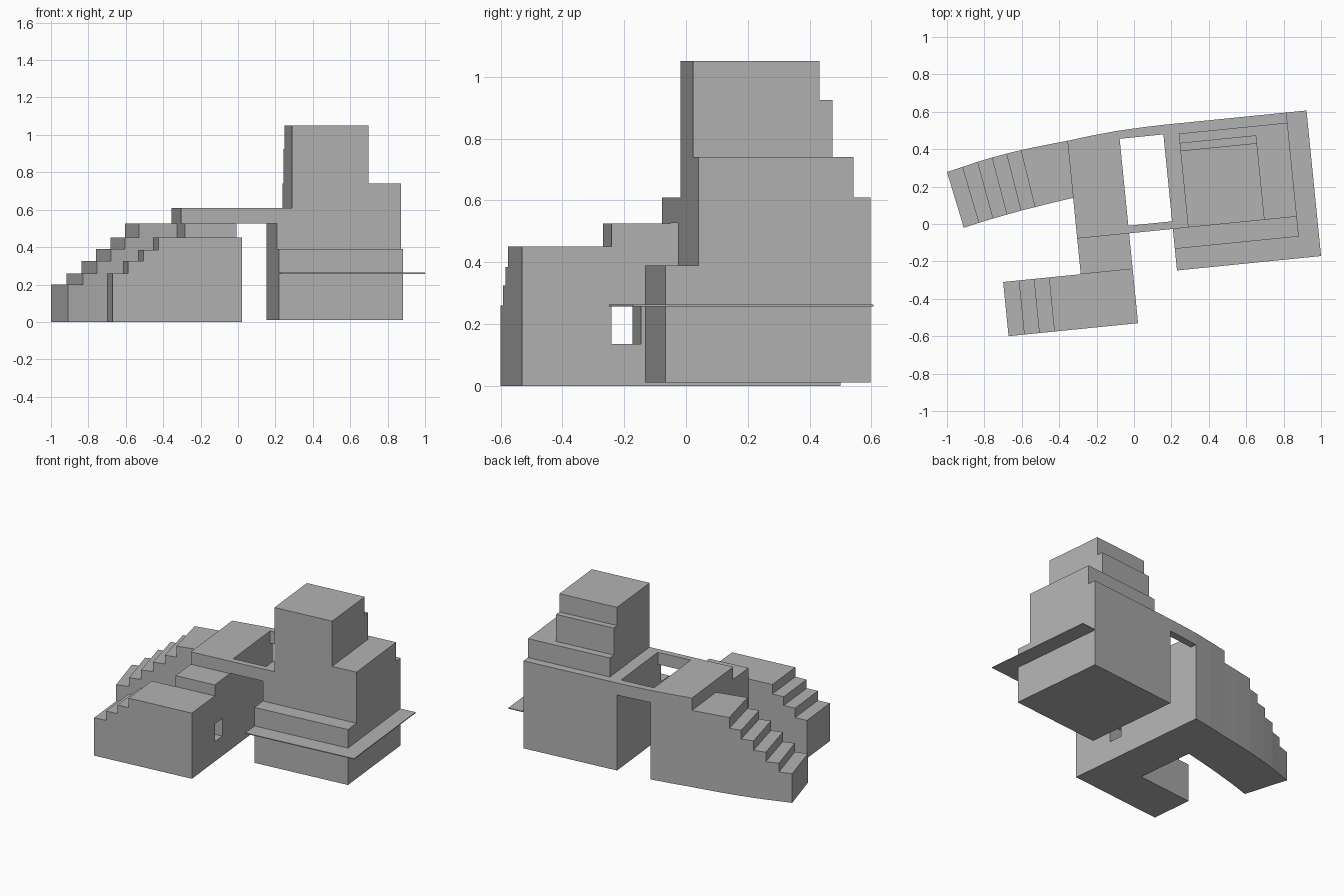
import bpy, bmesh, math

cube = bpy.data.objects.get("Cube")
if cube:
    bpy.data.objects.remove(cube, do_unlink=True)

TURN = math.radians(5.71)  # the square plan is turned slightly about z

grey = bpy.data.materials.new("plain_grey")
grey.use_nodes = True
grey.diffuse_color = (0.45, 0.45, 0.45, 1)
grey.node_tree.nodes["Principled BSDF"].inputs["Base Color"].default_value = (0.45, 0.45, 0.45, 1)


def finish(name, bm, turn=TURN):
    bmesh.ops.recalc_face_normals(bm, faces=bm.faces)
    mesh = bpy.data.meshes.new(name)
    bm.to_mesh(mesh)
    bm.free()
    mesh.materials.append(grey)
    obj = bpy.data.objects.new(name, mesh)
    obj.rotation_euler.z = turn
    bpy.context.collection.objects.link(obj)
    return obj


def extrude(name, points, offset):
    bm = bmesh.new()
    face = bm.faces.new([bm.verts.new(p) for p in points])
    new = bmesh.ops.extrude_face_region(bm, geom=[face])["geom"]
    moved = [g for g in new if isinstance(g, bmesh.types.BMVert)]
    bmesh.ops.translate(bm, verts=moved, vec=offset)
    return finish(name, bm)


def prism(name, plan, z0, z1):
    return extrude(name, [(x, y, z0) for x, y in plan], (0, 0, z1 - z0))


def box(name, x0, x1, y0, y1, z0, z1):
    return prism(name, [(x0, y0), (x1, y0), (x1, y1), (x0, y1)], z0, z1)


# Shared plan lines
WEST, GAP_L, GAP_R, EAST = -0.31, -0.031, 0.204, 0.87
FRONT, BACK, DECK = -0.047, 0.512, 0.61

# Tower: wide base, upper body and stepped top
box("tower_base", GAP_R, EAST, -0.154, BACK, 0.01, 0.39)
box("tower_body", GAP_R, EAST, FRONT, BACK, 0.39, DECK)
box("tower_shoulder", 0.286, EAST, FRONT, 0.457, DECK, 0.74)
box("tower_upper", 0.286, 0.697, FRONT, 0.407, 0.74, 0.925)
box("tower_top", 0.286, 0.697, FRONT, 0.365, 0.925, 1.05)
box("canopy_plate", GAP_R, 0.978, -0.27, BACK, 0.257, 0.263)

# Deck block with a curved back, and the two bridges around the opening
prism("deck_block", [(WEST, FRONT), (GAP_L, FRONT), (GAP_L, 0.505),
                     (-0.167, 0.494), (WEST, 0.478)], 0, DECK)
box("front_bridge", GAP_L, GAP_R, FRONT, -0.006, 0.527, DECK)
prism("back_bridge", [(GAP_L, 0.461), (GAP_R, 0.461), (GAP_R, BACK),
                      (0.101, 0.51), (GAP_L, 0.505)], 0.527, DECK)

# Connecting block with a window tunnel
link = box("link_block", WEST, GAP_L, -0.239, FRONT, 0, 0.525)
cutter = box("window_cutter", -0.4, 0.05, -0.3, -0.143, 0.135, 0.257)
cutter.hide_render = True
cutter.hide_viewport = True
cut = link.modifiers.new("window", "BOOLEAN")
cut.operation = "DIFFERENCE"
cut.solver = "EXACT"
cut.object = cutter

# Front stair: stepped profile extruded front to back
profile = [(GAP_L, 0), (GAP_L, 0.45)]
for x, high, low in [(-0.481, 0.45, 0.385), (-0.562, 0.385, 0.325),
                     (-0.643, 0.325, 0.26), (-0.727, 0.26, 0)]:
    profile += [(x, high), (x, low)]
extrude("front_stair", [(x, -0.53, z) for x, z in profile], (0, 0.291, 0))

# Curved back stair: one column per tread between the outer and inner edges
outer = [(-1, .278), (-.918, .305), (-.838, .332), (-.76, .355), (-.682, .376),
         (-.605, .395), (-.48, .421), (-.356, .445)]
inner = [(-.91, -.02), (-.83, .006), (-.755, .029), (-.68, .05), (-.605, .071),
         (-.53, .09), (-.43, .115), (-.324, .14)]
heights = [0.2, 0.26, 0.325, 0.39, 0.45, 0.525, 0.525]
bm = bmesh.new()


def quad(a, b, c, d):
    bm.faces.new([bm.verts.new(p) for p in (a, b, c, d)])


below = 0
for i, z in enumerate(heights):
    o0, o1, i0, i1 = outer[i], outer[i + 1], inner[i], inner[i + 1]
    quad((*o0, z), (*i0, z), (*i1, z), (*o1, z))
    quad((*o0, 0), (*o1, 0), (*i1, 0), (*i0, 0))
    quad((*o0, 0), (*o0, z), (*o1, z), (*o1, 0))
    quad((*i0, 0), (*i1, 0), (*i1, z), (*i0, z))
    if z > below:
        quad((*o0, below), (*i0, below), (*i0, z), (*o0, z))
    below = z
quad((*outer[-1], 0), (*outer[-1], below), (*inner[-1], below), (*inner[-1], 0))
bmesh.ops.remove_doubles(bm, verts=bm.verts, dist=0.0005)
finish("curved_stair", bm, 0)
